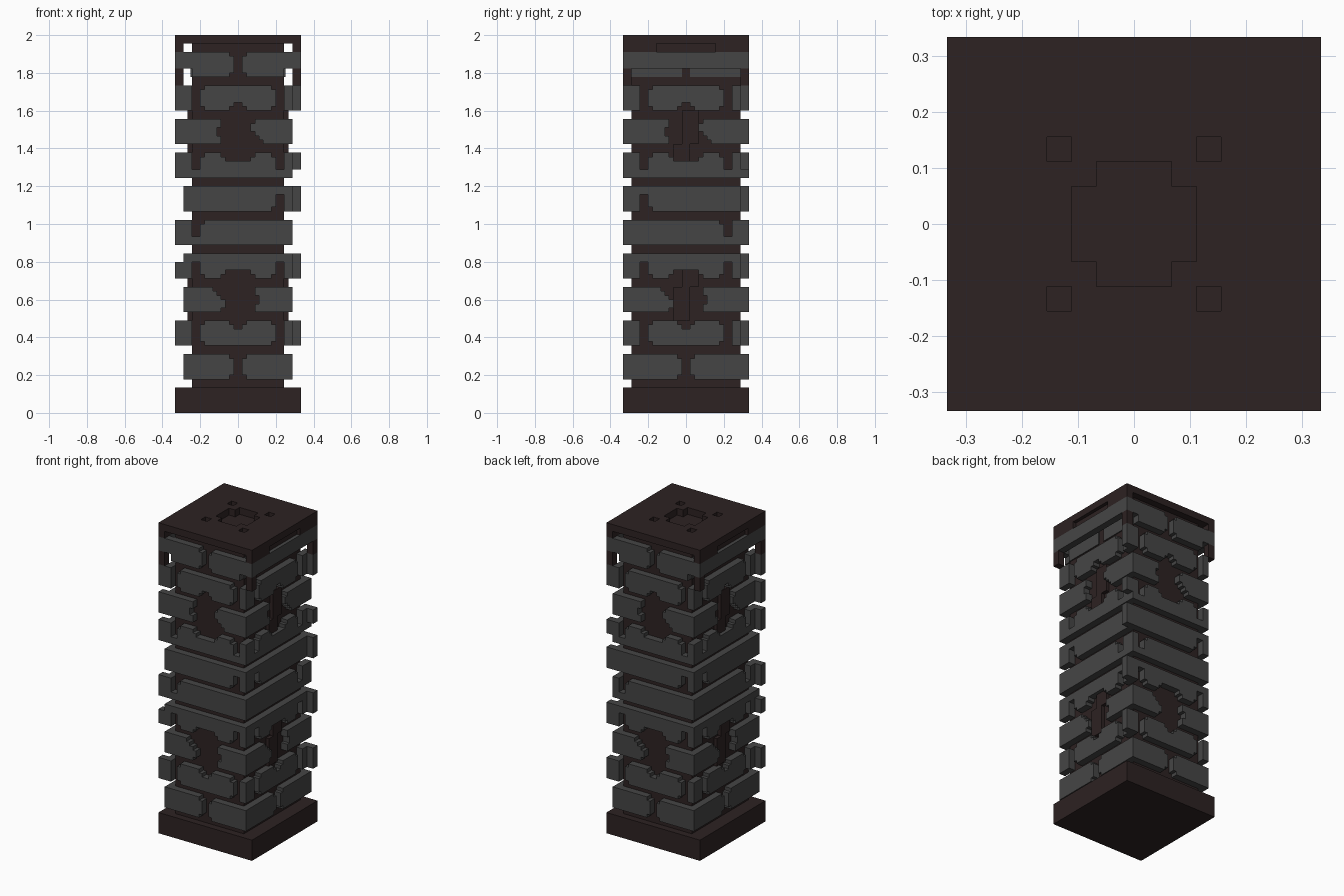
import bpy, bmesh

if "Cube" in bpy.data.objects:
    bpy.data.objects.remove(bpy.data.objects["Cube"], do_unlink=True)

U = 1 / 45  # one grid unit


def make_material(name, colour):
    m = bpy.data.materials.new(name)
    m.use_nodes = True
    m.diffuse_color = (*colour, 1)
    bsdf = next(n for n in m.node_tree.nodes if n.type == 'BSDF_PRINCIPLED')
    bsdf.inputs["Base Color"].default_value = (*colour, 1)
    bsdf.inputs["Roughness"].default_value = 0.9
    return m


GREY = make_material("brick_grey", (0.060, 0.060, 0.060))
DARK = make_material("dark_mortar", (0.026, 0.016, 0.016))


def finish(name, bm, mat):
    bmesh.ops.recalc_face_normals(bm, faces=bm.faces)
    me = bpy.data.meshes.new(name)
    bm.to_mesh(me)
    bm.free()
    me.materials.append(mat)
    ob = bpy.data.objects.new(name, me)
    bpy.context.scene.collection.objects.link(ob)
    return ob


def box(name, x0, x1, y0, y1, z0, z1, mat):
    bm = bmesh.new()
    bmesh.ops.create_cube(bm, size=1)
    for v in bm.verts:
        v.co = ((x0 + (v.co.x + .5) * (x1 - x0)) * U,
                (y0 + (v.co.y + .5) * (y1 - y0)) * U,
                (z0 + (v.co.z + .5) * (z1 - z0)) * U)
    return finish(name, bm, mat)


def rect(u0, u1, v0, v1):
    return {(u, v) for u in range(u0, u1) for v in range(v0, v1)}


def plate(name, cells, d0, d1, place, mat, merge=True):
    """Extrude a set of square cells between two depths."""
    bm, cache = bmesh.new(), {}

    def vert(u, v, d):
        if (u, v, d) not in cache:
            cache[u, v, d] = bm.verts.new([c * U for c in place(u, v, d)])
        return cache[u, v, d]

    for u, v in sorted(cells):
        ring = [(u, v), (u + 1, v), (u + 1, v + 1), (u, v + 1)]
        for d in (d0, d1):
            bm.faces.new([vert(*p, d) for p in ring])
        for i, n in enumerate([(u, v - 1), (u + 1, v), (u, v + 1), (u - 1, v)]):
            if n not in cells:
                a, b = ring[i], ring[(i + 1) % 4]
                bm.faces.new([vert(*a, d0), vert(*b, d0), vert(*b, d1), vert(*a, d1)])
    bmesh.ops.recalc_face_normals(bm, faces=bm.faces)
    if merge:
        bmesh.ops.dissolve_limit(bm, angle_limit=0.01, verts=bm.verts, edges=bm.edges)
    return finish(name, bm, mat)


# Wall directions: u runs along the wall, d is the distance outward
SIDES = {
    "front": lambda u, v, d: (u, -d, v),
    "right": lambda u, v, d: (d, u, v),
    "back": lambda u, v, d: (-u, d, v),
    "left": lambda u, v, d: (-d, -u, v),
}


def courses(side):
    """Brick courses 1-9; the upper courses repeat the lower ones turned over."""
    wide = side in ("front", "back")
    w = 13
    low = {2: rect(-w, w, 16, 22) - rect(-11, -9, 16, 22) - rect(9, 11, 16, 22)
              - rect(-1, 1, 20, 22),
           3: rect(-w, w, 24, 30) - rect(-3, 3, 24, 30) - rect(3, 5, 26, 28)
              - rect(-5, -3, 28, 30),
           4: rect(-w, w, 32, 38) - rect(-11, -9, 32, 36) - rect(9, 11, 32, 36)
              - rect(-3, 3, 32, 34)}
    notch = -11 if wide else 9
    low[5] = rect(-w, w, 40, 46) - rect(notch, notch + 2, 42, 46)
    cells = rect(-w, w, 8, 14) - rect(-1, 1, 8, 14)
    for c in low.values():
        cells |= c | {(-u - 1, 93 - v) for u, v in c}
    # Knock off the brick corners that border a gap
    cut = set()
    for u, v in cells:
        h = (u - 1, v) in cells and (u + 1, v) in cells
        k = (u, v - 1) in cells and (u, v + 1) in cells
        if not h and not k and -11 < u < 10:
            cut.add((u, v))
    cells -= cut
    # Staggered brick ends that overhang one corner
    if side == "front":
        ends = [(16, 22), (32, 36), (40, 46), (56, 62), (64, 70), (72, 78)]
    elif side == "back":
        ends = [(16, 22), (32, 38), (48, 54), (58, 62), (72, 78)]
    else:
        ends = []
    for a, b in ends:
        cells |= rect(-15, -13, a, b)
    return cells


# Base and core
box("base_slab", -15, 15, -15, 15, 0, 6, DARK)
box("pillar_core", -11, 11, -13, 13, 6, 88, DARK)

# Cap with a stepped socket and four small holes
cap = rect(-15, 15, -15, 15) - rect(-5, 5, -3, 3) - rect(-3, 3, -5, 5)
for a in (-7, 5):
    for b in (-7, 5):
        cap -= rect(a, a + 2, b, b + 2)
plate("top_cap", cap, 88, 90, lambda u, v, d: (u, v, d), DARK, merge=False)

for side, place in SIDES.items():
    wide = side in ("front", "back")
    inner = 13 if wide else 11
    plate(side + "_bricks", courses(side), inner, inner + 2, place, GREY)
    if wide:
        # Top course, with narrower lower edge
        top = rect(-15, 15, 82, 86) | rect(-11, 11, 80, 82)
        top -= rect(-1, 1, 80, 86) | {(-2, 80), (1, 80), (-2, 85), (1, 85)}
        plate(side + "_top_course", top, 13, 15, place, GREY)
    else:
        # Top beam, recessed strip below it and a slotted dark lip under the cap
        plate(side + "_top_beam", rect(-13, 13, 82, 86), 13, 15, place, GREY)
        plate(side + "_top_strip", rect(-13, -1, 80, 86) | rect(1, 13, 80, 86),
              11, 11.3, place, GREY)
        plate(side + "_cap_lip", rect(-15, 15, 86, 88) - rect(-7, 7, 86, 88),
              13, 15, place, DARK)
        plate(side + "_slot_back", rect(-7, 7, 86, 88), 13, 14, place, DARK)
        # Stepped dark blocks inside the wall openings
        step = rect(-1, 3, 30, 34) | rect(-3, 1, 22, 26) | rect(-3, 1, 26, 30)
        step |= {(-u - 1, 93 - v) for u, v in step}
        plate(side + "_opening_steps", step, 11, 12, place, DARK)

# Dark corner blocks below the top course
for sx in (-1, 1):
    for sy in (-1, 1):
        xs, ys = sorted((13 * sx, 15 * sx)), sorted((13 * sy, 15 * sy))
        box(f"corner_block_{'left' if sx > 0 else 'right'}_{'back' if sy > 0 else 'front'}",
            *xs, *ys, 78, 82, DARK)
